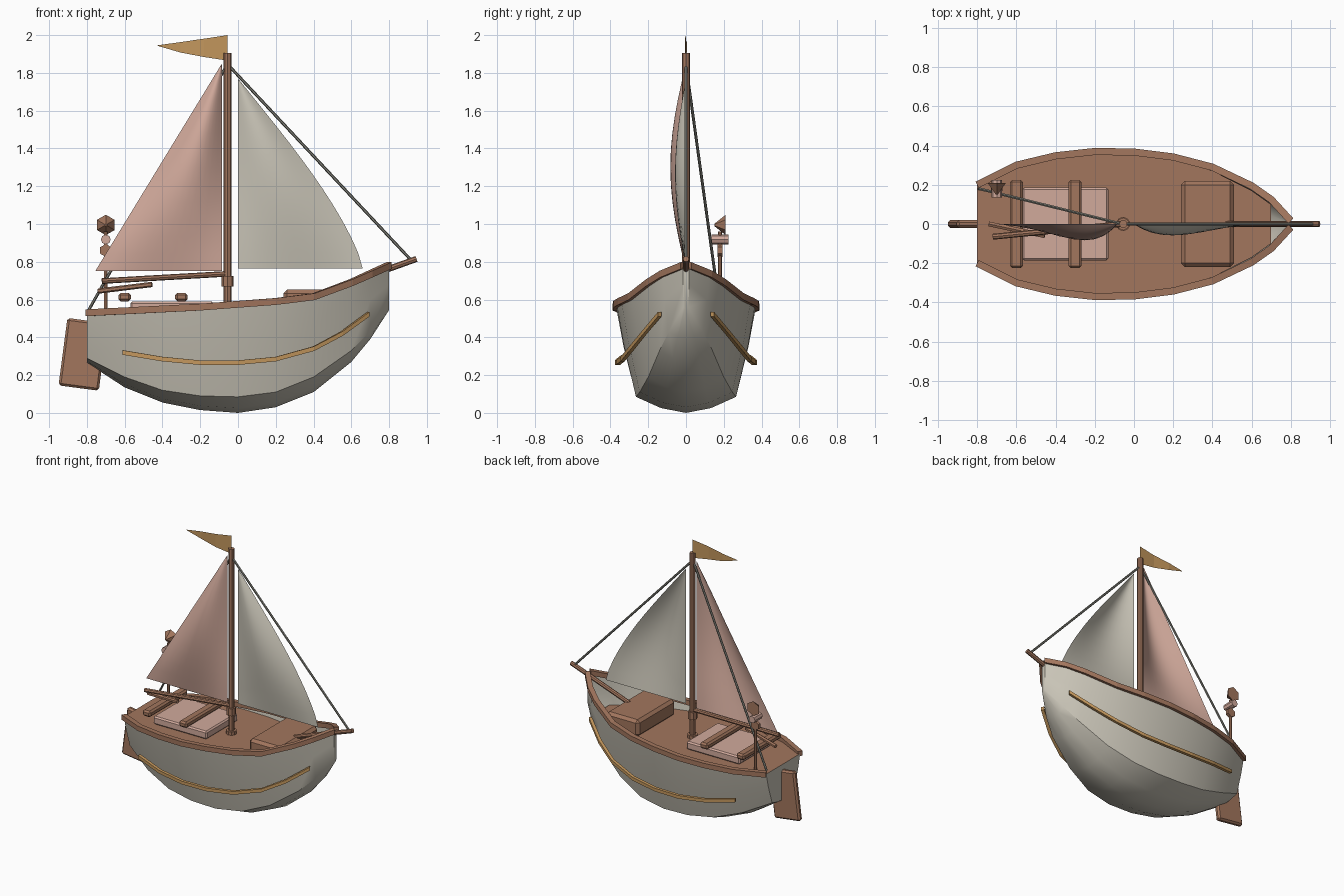
import bpy, bmesh, math
from mathutils import Vector

cube = bpy.data.objects.get("Cube")
if cube:
    bpy.data.objects.remove(cube, do_unlink=True)


def material(name, rgb):
    m = bpy.data.materials.new(name)
    m.use_nodes = True
    m.diffuse_color = (*rgb, 1)
    m.node_tree.nodes["Principled BSDF"].inputs["Base Color"].default_value = (*rgb, 1)
    return m


WOOD = material("warm wood", (0.36, 0.18, 0.11))
CREAM = material("cream paint", (0.58, 0.55, 0.47))
PINK = material("pale pink", (0.64, 0.40, 0.33))
GOLD = material("gold", (0.55, 0.31, 0.11))
ROPE = material("grey rope", (0.22, 0.22, 0.19))


def finish(name, bm, mat, smooth=None, fix=True):
    if fix:
        bmesh.ops.recalc_face_normals(bm, faces=bm.faces)
    me = bpy.data.meshes.new(name)
    bm.to_mesh(me)
    bm.free()
    ob = bpy.data.objects.new(name, me)
    bpy.context.scene.collection.objects.link(ob)
    me.materials.append(mat)
    if smooth:
        bpy.ops.object.select_all(action="DESELECT")
        ob.select_set(True)
        bpy.context.view_layer.objects.active = ob
        bpy.ops.object.shade_smooth_by_angle(angle=math.radians(smooth))
    return ob


def grid(bm, rows):
    """Skin a list of equally long point rows."""
    vs = [[bm.verts.new(p) for p in r] for r in rows]
    for a, b in zip(vs, vs[1:]):
        for i in range(len(a) - 1):
            bm.faces.new((a[i], b[i], b[i + 1], a[i + 1]))
    return vs


def rod(name, p0, p1, r, mat, n=8, r2=None):
    p0, p1 = Vector(p0), Vector(p1)
    d = p1 - p0
    bm = bmesh.new()
    bmesh.ops.create_cone(bm, cap_ends=True, segments=n, radius1=r,
                          radius2=r if r2 is None else r2, depth=d.length)
    bm.transform(d.to_track_quat("Z", "Y").to_matrix().to_4x4())
    bmesh.ops.translate(bm, verts=bm.verts, vec=(p0 + p1) / 2)
    return finish(name, bm, mat)


def box(name, centre, size, mat, bevel=0.0, tilt=0.0):
    bm = bmesh.new()
    bmesh.ops.create_cube(bm, size=1)
    bmesh.ops.scale(bm, verts=bm.verts, vec=size)
    if bevel:
        bmesh.ops.bevel(bm, geom=bm.edges[:], offset=bevel, segments=1, affect="EDGES")
    ob = finish(name, bm, mat)
    ob.location = centre
    ob.rotation_euler.y = tilt
    return ob


def strip(name, pts, w, h, mat):
    """Rectangular bar following a path."""
    pts = [Vector(p) for p in pts]
    bm = bmesh.new()
    rows = []
    for i, p in enumerate(pts):
        t = pts[min(i + 1, len(pts) - 1)] - pts[max(i - 1, 0)]
        side = Vector((-t.y, t.x, 0)).normalized() * w / 2
        up = Vector((0, 0, h / 2))
        rows.append([p + side + up, p - side + up, p - side - up, p + side - up, p + side + up])
    vs = grid(bm, rows)
    bm.faces.new(vs[0][:4])
    bm.faces.new(vs[-1][:4])
    bmesh.ops.remove_doubles(bm, verts=bm.verts, dist=1e-5)
    return finish(name, bm, mat)


# Hull stations: x, sheer half-width, sheer z, chine half-width, chine z, keel z
STATIONS = [
    (-0.80, 0.200, 0.53, 0.130, 0.29, 0.265),
    (-0.60, 0.300, 0.54, 0.205, 0.19, 0.135),
    (-0.40, 0.348, 0.55, 0.247, 0.12, 0.055),
    (-0.20, 0.370, 0.56, 0.265, 0.09, 0.015),
    (0.00, 0.367, 0.575, 0.265, 0.085, 0.0),
    (0.20, 0.342, 0.59, 0.245, 0.11, 0.03),
    (0.40, 0.290, 0.615, 0.200, 0.19, 0.11),
    (0.60, 0.195, 0.69, 0.140, 0.33, 0.27),
    (0.70, 0.125, 0.735, 0.090, 0.43, 0.39),
    (0.80, 0.016, 0.78, 0.014, 0.56, 0.545),
]


def half_section(s):
    x, ys, zs, yc, zc, zk = s
    ym = yc + (ys - yc) * 0.62
    return [(x, ys, zs), (x, ym, zc + (zs - zc) * 0.55), (x, yc, zc),
            (x, yc * 0.5, zk + (zc - zk) * 0.3), (x, 0, zk)]


bm = bmesh.new()
rows = []
for s in STATIONS:
    half = half_section(s)
    rows.append(half + [(x, -y, z) for x, y, z in half[-2::-1]])
vs = grid(bm, rows)
bm.faces.new(vs[0])       # transom
bm.faces.new(vs[-1])      # stem
finish("hull", bm, CREAM, 35)


# Flat deck fitted inside the hull
DECK_Z = 0.53


def width_at(s, z):
    pts = half_section(s)
    for (_, y1, z1), (_, y0, z0) in zip(pts, pts[1:]):
        if z0 <= z <= z1:
            return y0 + (y1 - y0) * (z - z0) / (z1 - z0)
    return pts[0][1]


bm = bmesh.new()
deck = [(s[0], width_at(s, DECK_Z) - 0.004) for s in STATIONS[:-1]]
grid(bm, [[(x, -y, DECK_Z), (x, y, DECK_Z)] for x, y in deck])
ob = finish("deck", bm, WOOD, fix=False)
ob.data.flip_normals() if ob.data.polygons[0].normal.z < 0 else None

# Gunwales and gold rubbing strips on both sides
RUB = [(-0.61, 0.29, 0.32), (-0.4, 0.345, 0.285), (-0.2, 0.365, 0.266), (0, 0.36, 0.266),
       (0.2, 0.335, 0.285), (0.4, 0.29, 0.34), (0.55, 0.225, 0.42), (0.69, 0.14, 0.522)]
for side, tag in ((1, "left"), (-1, "right")):
    strip("gunwale_" + tag, [(s[0], side * s[1], s[2]) for s in STATIONS], 0.036, 0.036, WOOD)
    strip("rubbing_strip_" + tag, [(x, side * y, z) for x, y, z in RUB], 0.022, 0.024, GOLD)

# Deck fittings
box("fore_hatch", (0.375, 0, 0.59), (0.27, 0.44, 0.125), WOOD, 0.02)
box("cockpit_panel", (-0.35, 0, 0.56), (0.44, 0.37, 0.06), PINK, 0.01)
for i, x in enumerate((-0.6, -0.3)):
    box(f"bench_{i + 1}", (x, 0, 0.613), (0.066, 0.45, 0.045), WOOD, 0.012)

# Rudder and tiller
box("rudder", (-0.82, 0, 0.31), (0.215, 0.04, 0.36), WOOD, 0.012, math.radians(7.5))
rod("tiller", (-0.74, 0, 0.645), (-0.455, -0.06, 0.68), 0.014, WOOD, 6)

# Mast and spars
rod("mast", (-0.055, 0, 0.5), (-0.055, 0, 1.905), 0.021, WOOD)
rod("mast_collar", (-0.055, 0, 0.53), (-0.055, 0, 0.555), 0.036, WOOD, 10)
rod("boom_joint", (-0.055, 0, 0.67), (-0.055, 0, 0.725), 0.032, WOOD, 8)
rod("boom", (-0.72, -0.065, 0.698), (-0.06, 0, 0.736), 0.015, WOOD)
rod("bowsprit", (0.47, 0, 0.645), (0.945, 0, 0.815), 0.016, WOOD)

# Stays
rod("forestay", (-0.05, 0, 1.84), (0.915, 0, 0.81), 0.008, ROPE, 6)
rod("backstay", (-0.06, 0, 1.84), (-0.79, 0.18, 0.545), 0.008, ROPE, 6)


def sail(name, luff, foot_x, z0, z1, belly, roach, mat, n=12):
    """Triangular sail, straight at the luff and bellied to one side."""
    bm = bmesh.new()
    rows = []
    for j in range(n + 1):
        v = j / n * 0.995
        w = (foot_x - luff) * (1 - v) + roach * math.sin(math.pi * v ** 0.75)
        rows.append([(luff + w * i / n,
                      -belly * math.sin(math.pi * i / n) * math.sin(math.pi * v),
                      z0 + (z1 - z0) * v) for i in range(n + 1)])
    grid(bm, rows)
    return finish(name, bm, mat, 60)


sail("mainsail", -0.085, -0.755, 0.752, 1.85, 0.083, 0.0, PINK)
sail("jib", 0.0, 0.66, 0.765, 1.77, 0.058, 0.065, CREAM)

# Pennant, slightly waved
bm = bmesh.new()
grid(bm, [[(-0.055, 0, 1.865), (-0.055, 0, 2.0)],
          [(-0.18, -0.006, 1.884), (-0.18, -0.006, 1.981)],
          [(-0.305, 0.004, 1.908), (-0.305, 0.004, 1.963)],
          [(-0.425, 0, 1.943), (-0.425, 0, 1.946)]])
finish("pennant", bm, GOLD)

# Stern lamp on its post
LX, LY = -0.70, 0.18
rod("lamp_post", (LX, LY, 0.5), (LX, LY, 0.96), 0.010, WOOD, 6)
rod("lamp_bracket", (LX, LY - 0.012, 0.86), (LX, LY + 0.012, 0.86), 0.034, WOOD, 6)
rod("lamp_glass", (LX, LY - 0.045, 0.918), (LX, LY + 0.045, 0.918), 0.026, PINK, 8)
rod("lamp_horn", (LX, LY + 0.03, 0.995), (LX, LY - 0.03, 0.995), 0.054, WOOD, 6, 0.006)
